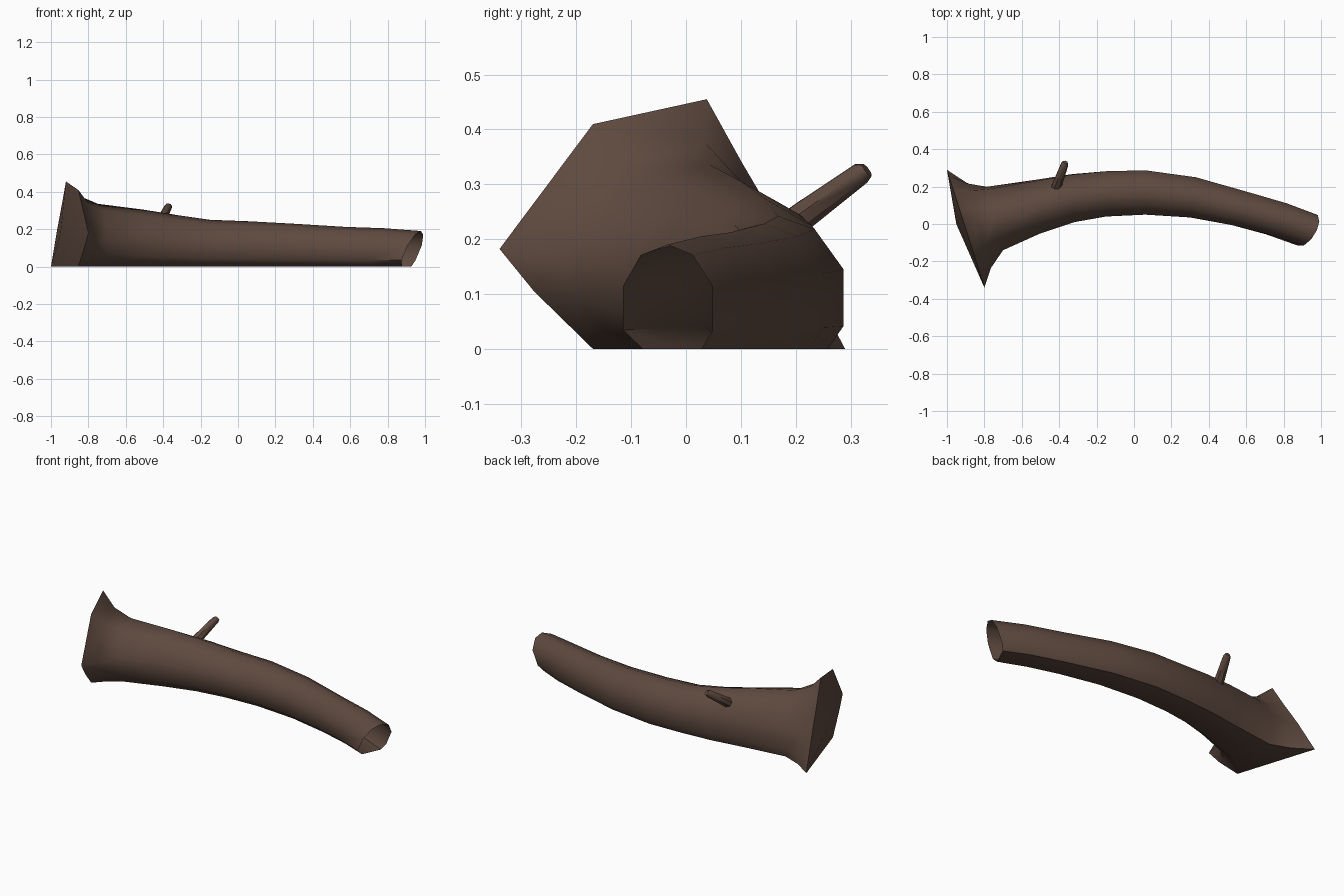
import bpy, bmesh, math
from mathutils import Vector

if "Cube" in bpy.data.objects:
    bpy.data.objects.remove(bpy.data.objects["Cube"])

bark = bpy.data.materials.new("bark brown")
bark.diffuse_color = (0.112, 0.068, 0.050, 1)
bark.use_nodes = True
bark.node_tree.nodes["Principled BSDF"].inputs["Base Color"].default_value = bark.diffuse_color

# cross-sections: (fraction from front to back, fraction of height)
BODY = [(.22, 0), (0, .18), (0, .6), (.2, .9), (.5, 1), (.78, .9), (1, .6), (1, .17), (.88, 0)]
FLARE = [(.27, 0), (.1, .23), (0, .4), (.27, .9), (.6, 1), (.7, .75), (.84, .42), (.95, .13), (1, 0)]

# stations along the log: back x, back y, front x, front y, height, flare weight, overhang
STATIONS = [
    (-1.0, .29, -.80, -.34, .455, 1, 0),
    (-.90, .235, -.765, -.235, .375, .75, 0),
    (-.79, .205, -.70, -.14, .335, .35, 0),
    (-.52, .24, -.50, -.05, .305, .2, 0),
    (-.33, .268, -.32, .01, .275, .1, 0),
    (-.15, .282, -.15, .04, .25, 0, 0),
    (.06, .287, .06, .05, .242, 0, 0),
    (.33, .25, .30, .035, .228, 0, 0),
    (.63, .165, .52, -.005, .212, 0, 0),
    (.80, .11, .70, -.055, .205, 0, .03),
    (.935, .048, .86, -.115, .19, 0, .08),
]


def finish(bm, name, angle):
    bmesh.ops.recalc_face_normals(bm, faces=bm.faces)
    me = bpy.data.meshes.new(name)
    bm.to_mesh(me)
    bm.free()
    me.materials.append(bark)
    ob = bpy.data.objects.new(name, me)
    bpy.context.collection.objects.link(ob)
    bpy.ops.object.select_all(action='DESELECT')
    ob.select_set(True)
    bpy.context.view_layer.objects.active = ob
    bpy.ops.object.shade_smooth_by_angle(angle=math.radians(angle))
    return ob


def skin(bm, rings):
    n = len(rings[0])
    for a, b in zip(rings, rings[1:]):
        for i in range(n):
            j = (i + 1) % n
            bm.faces.new((a[i], a[j], b[j], b[i]))


# hollow curved trunk, open at the thin end, with a flared root end
bm = bmesh.new()
rings = []
for bx, by, fx, fy, h, w, over in STATIONS:
    ring = []
    for (t0, z0), (t1, z1) in zip(BODY, FLARE):
        t, z = t0 + (t1 - t0) * w, z0 + (z1 - z0) * w
        ring.append(bm.verts.new((fx + (bx - fx) * t + over * z, fy + (by - fy) * t, z * h)))
    rings.append(ring)
skin(bm, rings)

# slightly domed root cap
hub = bm.verts.new((-.95, .0, .17))
n = len(rings[0])
for i in range(n):
    bm.faces.new((rings[0][(i + 1) % n], rings[0][i], hub))
finish(bm, "hollow_log", 50)

# broken branch stub
bm = bmesh.new()
path = [((-.425, .17, .21), .030), ((-.41, .215, .245), .027), ((-.372, .318, .320), .021), ((-.367, .33, .326), .014)]
axis = (Vector(path[2][0]) - Vector(path[0][0])).normalized()
u = axis.cross(Vector((0, 0, 1))).normalized()
v = axis.cross(u)
rings = []
for c, r in path:
    rings.append([bm.verts.new(Vector(c) + r * (math.cos(a) * u + math.sin(a) * v))
                  for a in (k * math.tau / 7 for k in range(7))])
skin(bm, rings)
bm.faces.new(rings[-1])
bm.faces.new(rings[0][::-1])
finish(bm, "branch_stub", 50)
